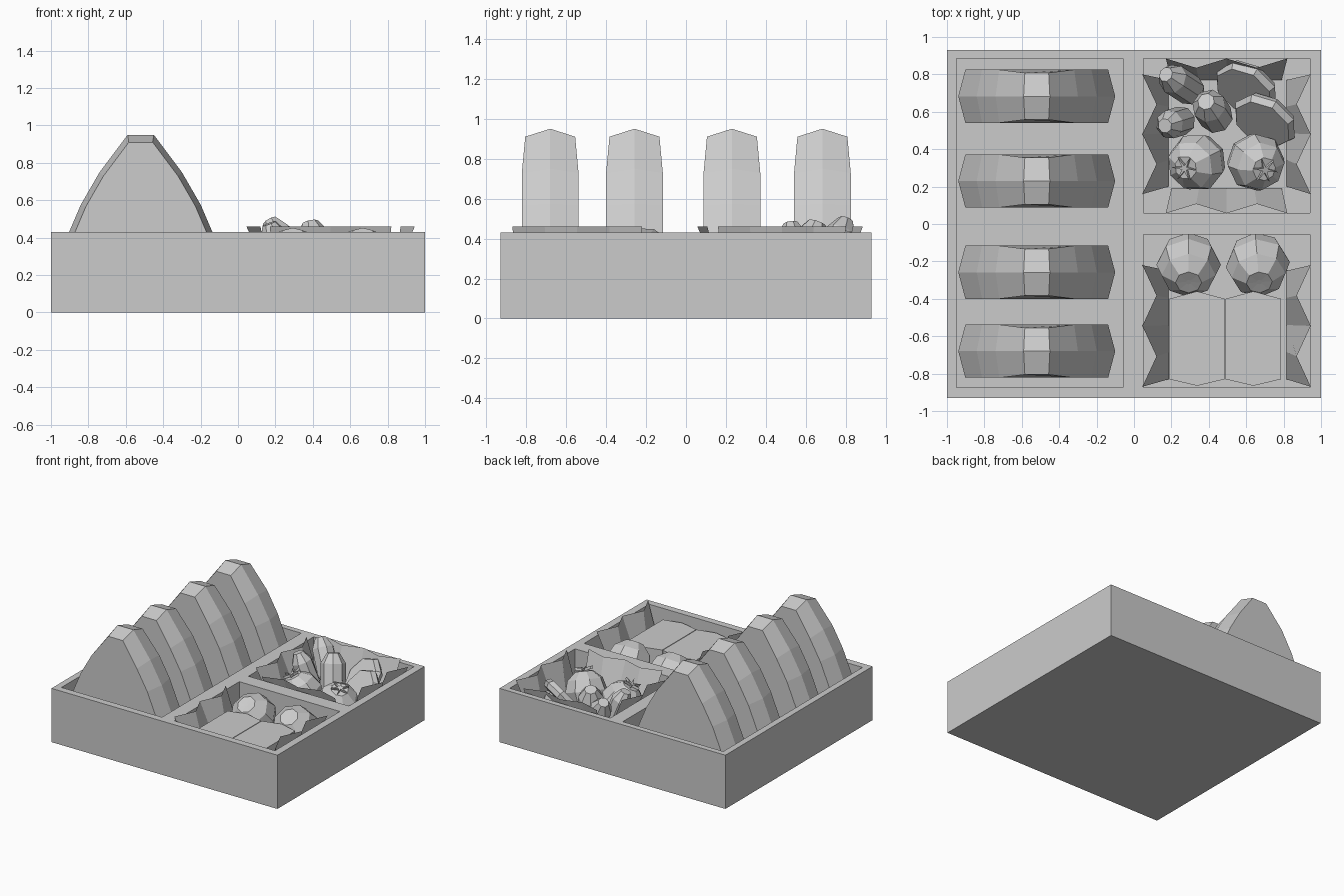
import bpy, bmesh, math
from mathutils import Vector, Matrix

if "Cube" in bpy.data.objects:
    bpy.data.objects.remove(bpy.data.objects["Cube"])

FLOOR = 0.14


def make(name, verts, faces):
    bm = bmesh.new()
    vs = [bm.verts.new(v) for v in verts]
    for f in faces:
        bm.faces.new([vs[i] for i in f])
    bmesh.ops.recalc_face_normals(bm, faces=bm.faces)
    me = bpy.data.meshes.new(name)
    bm.to_mesh(me)
    bm.free()
    ob = bpy.data.objects.new(name, me)
    bpy.context.collection.objects.link(ob)
    return ob


def loft(name, rings):
    """Skin closed rings of equal length and cap both ends."""
    n = len(rings[0])
    faces = [(k * n + i, k * n + (i + 1) % n, (k + 1) * n + (i + 1) % n, (k + 1) * n + i)
             for k in range(len(rings) - 1) for i in range(n)]
    faces += [tuple(range(n)), tuple(range((len(rings) - 1) * n, len(rings) * n))]
    return make(name, [v for r in rings for v in r], faces)


def prism(name, outline, z0, z1):
    return loft(name, [[(x, y, z) for x, y in outline] for z in (z0, z1)])


def block(name, x0, x1, y0, y1, z0, z1):
    return prism(name, [(x0, y0), (x1, y0), (x1, y1), (x0, y1)], z0, z1)


def lathe(name, centre, axis, profile, n=8):
    """Spin (distance along axis, radius) points round an axis."""
    rot = Vector(axis).to_track_quat('Z', 'Y')
    rings = [[Vector(centre) + rot @ Vector((r * math.cos(2 * math.pi * i / n),
                                             r * math.sin(2 * math.pi * i / n), h))
              for i in range(n)] for h, r in profile]
    return loft(name, rings)


# Divided box with three pockets
box = block("box", -1, 1, -0.93, 0.93, 0, 0.43)
for x0, x1, y0, y1 in [(-0.95, -0.06, -0.875, 0.885), (0.05, 0.94, 0.06, 0.885),
                       (0.05, 0.94, -0.875, -0.055)]:
    cutter = block("pocket_cutter", x0, x1, y0, y1, FLOOR, 0.8)
    cutter.hide_render = True
    mod = box.modifiers.new("pocket", 'BOOLEAN')
    mod.operation, mod.solver, mod.object = 'DIFFERENCE', 'EXACT', cutter
    bpy.context.view_layer.objects.active = box
    bpy.ops.object.modifier_apply(modifier=mod.name)
    bpy.data.objects.remove(cutter)

# Rice triangles: a rounded triangle with threefold symmetry
corner = [(-0.22, 0.244), (-0.07, 0.444), (0.07, 0.444), (0.22, 0.244)]
tri = []
for k in range(3):
    m = Matrix.Rotation(-k * 2 * math.pi / 3, 2)
    tri += [m @ Vector(p) for p in corner]
for cy in (0.683, 0.23, -0.258, -0.68):
    rings = []
    for side, s in ((-1, 0.91), (0, 1.0), (1, 0.91)):
        rings.append([(-0.52 + p.x * s, cy + side * (0.125 if p.y > 0.4 else 0.142),
                       0.506 + p.y * s) for p in tri])
    loft("rice_triangle", rings)


# Pleated leaves: zigzag top edge leaning out from a straight foot
def leaf(a, b, foot_a, foot_b, inward):
    a, b, fa, fb, d = (Vector(v) for v in (a, b, foot_a, foot_b, inward))
    top, foot = [], []
    for i in range(5):
        p = a.lerp(b, i / 4) + d * (i % 2)
        q = fa.lerp(fb, i / 4)
        top.append((p.x, p.y, 0.46))
        foot.append((q.x, q.y, FLOOR + 0.01))
    make("leaf", top + foot, [(i, i + 1, i + 6, i + 5) for i in range(4)])


for y0, y1 in ((0.16, 0.80), (-0.87, -0.22)):
    leaf((0.045, y0), (0.045, y1), (0.185, y0 + 0.04), (0.185, y1 - 0.03), (0.075, 0))
    leaf((0.945, y0), (0.945, y1), (0.815, y0 + 0.04), (0.815, y1 - 0.03), (-0.075, 0))
leaf((0.17, 0.885), (0.82, 0.885), (0.2, 0.77), (0.79, 0.77), (0, -0.05))
leaf((0.17, 0.057), (0.82, 0.057), (0.2, 0.19), (0.79, 0.19), (0, 0.05))

# Egg slabs
for cx in (0.337, 0.638):
    prism("egg_slab", [(cx - 0.148, -0.83), (cx, -0.865), (cx + 0.148, -0.83),
                       (cx + 0.148, -0.40), (cx, -0.36), (cx - 0.148, -0.40)], FLOOR, 0.365)


# Round shapes
def ball_profile(r, dent):
    pts = [(r * math.sin(math.radians(a)), r * math.cos(math.radians(a)))
           for a in (-66, -33, 0, 33, 66)]
    return [(-r * 0.95, 0.02)] + pts + [(r * dent, 0.015)]


for cx, lean in ((0.292, 0.0), (0.662, 0.05)):
    lathe("dumpling", (cx, -0.218, 0.285), (lean, -0.6, 0.8), ball_profile(0.172, 0.9))

# Tomatoes with star-shaped stalks
for cx, axis in ((0.335, (-0.4, -0.2, 0.88)), (0.652, (0.3, -0.25, 0.9))):
    c = Vector((cx, 0.33, 0.275))
    lathe("tomato", c, axis, ball_profile(0.158, 0.9))
    rot = Vector(axis).to_track_quat('Z', 'Y')
    star = []
    for h in (0.145, 0.165):
        star.append([c + rot @ Vector((r * math.cos(i * math.pi / 6), r * math.sin(i * math.pi / 6),
                                       h + (0.012 if i % 2 == 0 else 0)))
                     for i in range(12) for r in [0.068 if i % 2 == 0 else 0.015]])
    loft("tomato_stalk", star)

# Small sausages leaning in the back pocket: top and bottom ends
for top, bottom, r in (((0.17, 0.80, 0.49), (0.34, 0.69, 0.19), 0.082),
                       ((0.165, 0.525, 0.475), (0.28, 0.56, 0.17), 0.078),
                       ((0.385, 0.655, 0.48), (0.455, 0.55, 0.16), 0.092)):
    a, b = Vector(top), Vector(bottom)
    L = (a - b).length
    lathe("sausage", (a + b) / 2, a - b,
          [(-0.5 * L, 0.5 * r), (-0.28 * L, r), (0.28 * L, r), (0.5 * L, 0.5 * r)])

# Vegetable slices leaning against the leaf
for c in ((0.60, 0.73, 0.29), (0.70, 0.555, 0.29)):
    lathe("vegetable_slice", c, (-0.4, -0.67, 0.62),
          [(-0.035, 0.165), (0, 0.185), (0.035, 0.165)])
